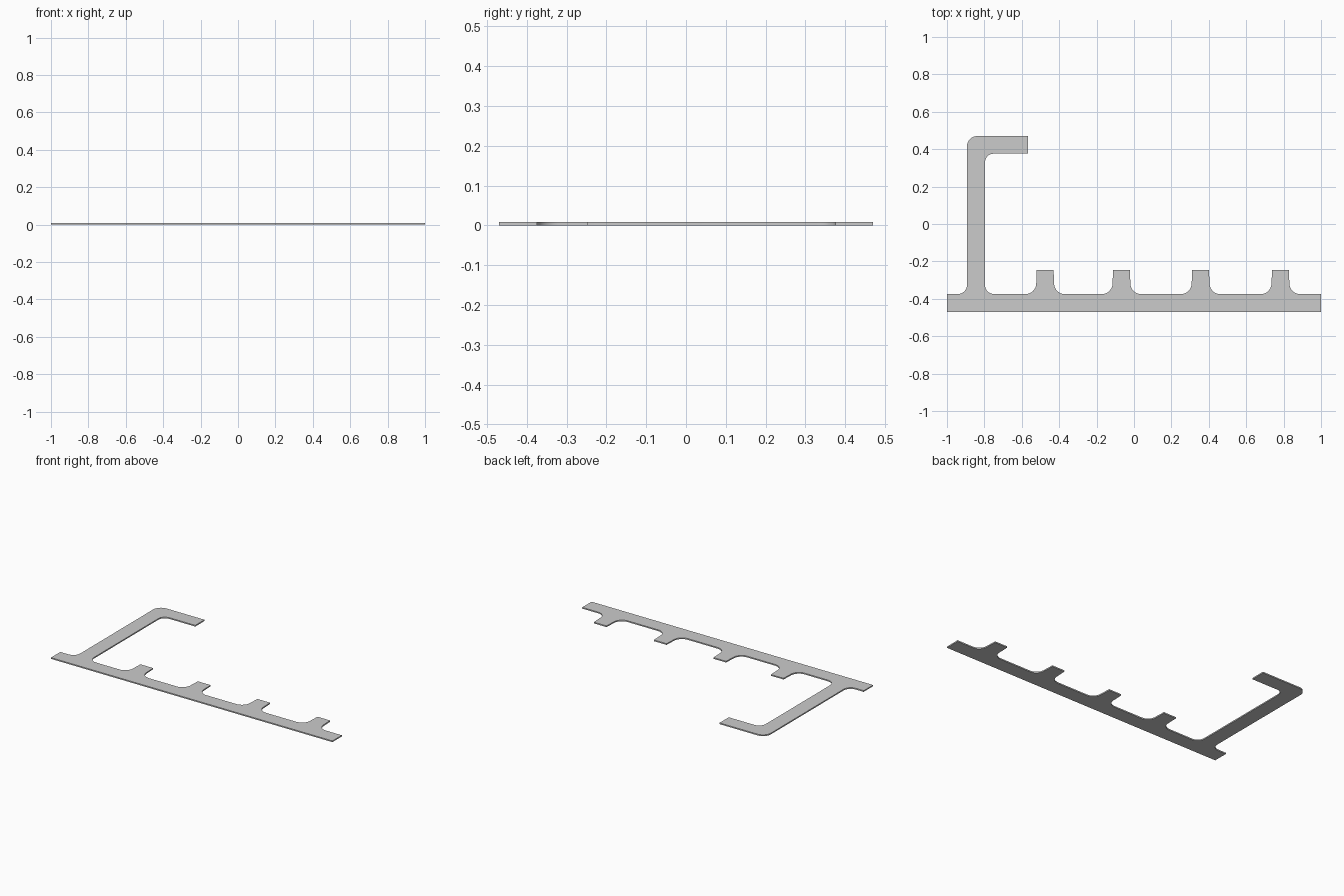
import bpy, bmesh, math
from mathutils import Vector

if "Cube" in bpy.data.objects:
    bpy.data.objects.remove(bpy.data.objects["Cube"])

THICK = 0.008
Y0, Y1, YT, YTAB = -0.47, -0.375, 0.47, -0.247


def rounded(corners, steps=8):
    """Turn (x, y, radius) corners into an outline with filleted corners."""
    out = []
    n = len(corners)
    for i, (x, y, r) in enumerate(corners):
        p = Vector((x, y))
        if r == 0:
            out.append(p)
            continue
        a = (Vector(corners[i - 1][:2]) - p).normalized() * r
        b = (Vector(corners[(i + 1) % n][:2]) - p).normalized() * r
        for k in range(steps + 1):
            t = math.pi / 2 * k / steps
            out.append(p + a + b - b * math.cos(t) - a * math.sin(t))
    return out


# Base strip
outline = [(-1, Y0, 0), (1, Y0, 0), (1, Y1, 0)]

# Short tabs with flared feet, right to left
for cx in (0.783, 0.356, -0.067, -0.475):
    outline += [(cx + 0.05, Y1, 0.055), (cx + 0.045, YTAB, 0),
                (cx - 0.045, YTAB, 0), (cx - 0.05, Y1, 0.055)]

# Tall hooked arm and left end
outline += [(-0.797, Y1, 0.05), (-0.797, 0.376, 0.047),
            (-0.567, 0.376, 0), (-0.567, YT, 0),
            (-0.893, YT, 0.055), (-0.893, Y1, 0.05), (-1, Y1, 0)]

# Extrude the outline into a thin plate
bm = bmesh.new()
face = bm.faces.new([bm.verts.new((p.x, p.y, 0)) for p in rounded(outline)])
ext = bmesh.ops.extrude_face_region(bm, geom=[face], use_keep_orig=True)
top = [g for g in ext["geom"] if isinstance(g, bmesh.types.BMVert)]
bmesh.ops.translate(bm, verts=top, vec=(0, 0, THICK))
bmesh.ops.recalc_face_normals(bm, faces=bm.faces)
bmesh.ops.triangulate(bm, faces=[f for f in bm.faces if len(f.verts) > 4])
mesh = bpy.data.meshes.new("bracket_plate")
bm.to_mesh(mesh)
bm.free()
plate = bpy.data.objects.new("bracket_plate", mesh)
bpy.context.collection.objects.link(plate)

bpy.context.view_layer.objects.active = plate
plate.select_set(True)
bpy.ops.object.shade_smooth_by_angle(angle=math.radians(30))
